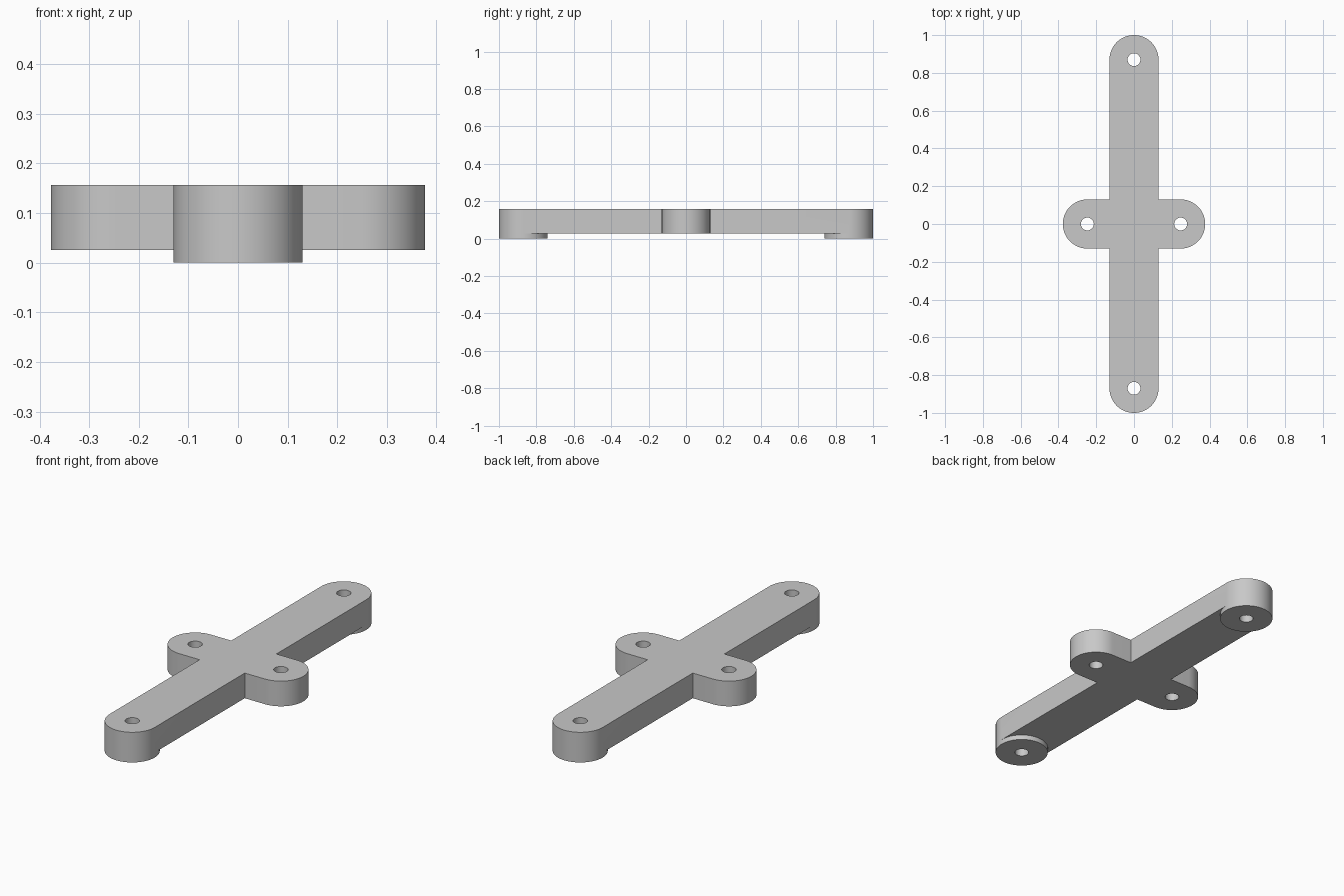
import bpy
import bmesh
from math import pi, cos, sin
from mathutils import Matrix, Vector

if "Cube" in bpy.data.objects:
    bpy.data.objects.remove(bpy.data.objects["Cube"])

R = 0.13                    # half width of bar and arms
LONG, SHORT = 0.87, 0.247   # hole distances from the centre
BASE, TOP = 0.026, 0.157
HOLE = 0.034
SEG = 64

grey = bpy.data.materials.new("plain grey")
grey.use_nodes = True
colour = (0.58, 0.58, 0.58, 1)
grey.diffuse_color = colour
grey.node_tree.nodes["Principled BSDF"].inputs["Base Color"].default_value = colour


def arc(centre, radius, start, sweep, steps):
    return [centre + radius * Vector((cos(start + sweep * i / steps),
                                      sin(start + sweep * i / steps)))
            for i in range(steps + 1)]


def prism(name, outline, low, high):
    """Extrude a flat outline between two heights."""
    bm = bmesh.new()
    face = bm.faces.new([bm.verts.new((p.x, p.y, low)) for p in outline])
    top = bmesh.ops.extrude_face_region(bm, geom=[face])["geom"]
    bmesh.ops.translate(bm, vec=(0, 0, high - low),
                        verts=[v for v in top if isinstance(v, bmesh.types.BMVert)])
    bmesh.ops.recalc_face_normals(bm, faces=bm.faces)
    mesh = bpy.data.meshes.new(name)
    bm.to_mesh(mesh)
    bm.free()
    mesh.materials.append(grey)
    obj = bpy.data.objects.new(name, mesh)
    bpy.context.collection.objects.link(obj)
    return obj


def combine(target, tool, operation):
    """Apply a boolean and discard the tool."""
    bpy.context.view_layer.objects.active = target
    mod = target.modifiers.new(operation, "BOOLEAN")
    mod.operation, mod.object, mod.solver = operation, tool, "EXACT"
    bpy.ops.object.modifier_apply(modifier=mod.name)
    bpy.data.objects.remove(tool)


# Cross-shaped plate: four round ends joined at square inner corners
outline, centres = [], []
for k in range(4):
    turn = Matrix.Rotation(k * pi / 2, 2)
    centre = turn @ Vector((LONG if k % 2 else SHORT, 0))
    centres.append(centre)
    outline += arc(centre, R, (k - 1) * pi / 2, pi, SEG // 2)
    outline.append(turn @ Vector((R, R)))
bracket = prism("cross_bracket", outline, BASE, TOP)

# Round feet under the ends of the long bar
for centre in centres[1::2]:
    foot = prism("foot", arc(centre, R, 0, 2 * pi, SEG)[:-1], 0, BASE)
    combine(bracket, foot, "UNION")

# Screw holes through all four ends
for centre in centres:
    cutter = prism("hole_cutter", arc(centre, HOLE, 0, 2 * pi, SEG)[:-1], -0.1, 0.3)
    cutter.hide_render = True
    combine(bracket, cutter, "DIFFERENCE")

# Smooth round walls, keep the rims sharp
bpy.ops.object.select_all(action="DESELECT")
bracket.select_set(True)
bpy.context.view_layer.objects.active = bracket
bpy.ops.object.shade_smooth_by_angle(angle=pi / 6)
